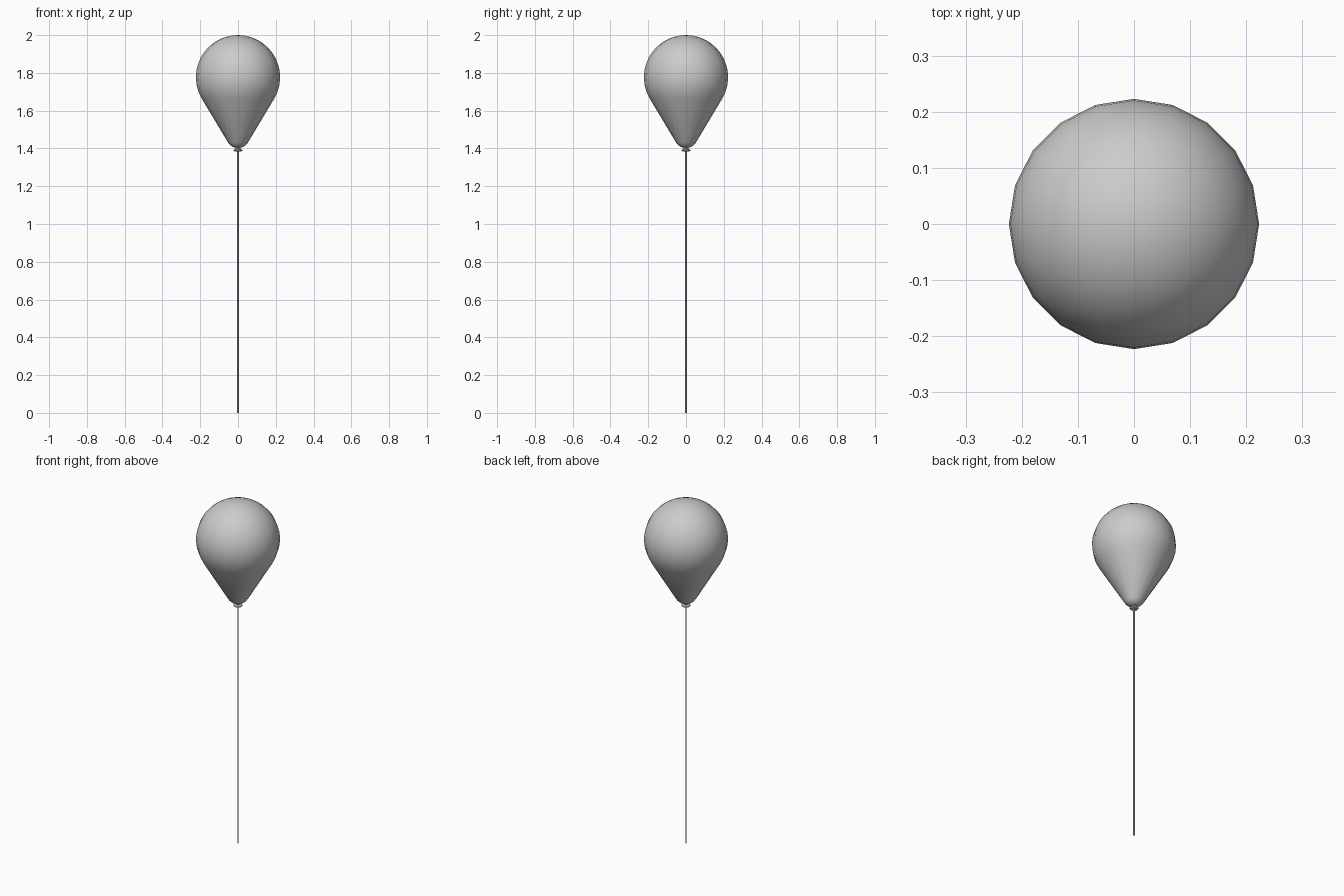
import bpy, bmesh
from math import sin, cos, pi, radians

if "Cube" in bpy.data.objects:
    bpy.data.objects.remove(bpy.data.objects["Cube"])


def lathe(name, profile, sides):
    """Revolve (radius, z) points about z; zero radius makes a pole."""
    bm = bmesh.new()
    rings = []
    for r, z in profile:
        if r < 1e-6:
            rings.append([bm.verts.new((0, 0, z))] * sides)
        else:
            rings.append([bm.verts.new((r * cos(2 * pi * i / sides), r * sin(2 * pi * i / sides), z))
                          for i in range(sides)])
    for a, b in zip(rings, rings[1:]):
        for i in range(sides):
            j = (i + 1) % sides
            bm.faces.new(dict.fromkeys((a[i], a[j], b[j], b[i])))
    bmesh.ops.recalc_face_normals(bm, faces=bm.faces[:])
    mesh = bpy.data.meshes.new(name)
    bm.to_mesh(mesh)
    bm.free()
    obj = bpy.data.objects.new(name, mesh)
    bpy.context.collection.objects.link(obj)
    bpy.ops.object.select_all(action='DESELECT')
    obj.select_set(True)
    bpy.context.view_layer.objects.active = obj
    bpy.ops.object.shade_smooth_by_angle(angle=radians(40))
    return obj


def arc(radius, centre, start, end, steps):
    """Profile points on a sphere, angles as latitude in degrees."""
    angles = [radians(start + (end - start) * k / steps) for k in range(steps + 1)]
    return [(radius * cos(a), centre + radius * sin(a)) for a in angles]


# Balloon skin: rounded tip, straight cone, large spherical top
lathe("balloon", arc(0.062, 1.464, -90, -31, 4) + arc(0.223, 1.777, -31, 0, 3)
      + arc(0.223, 1.777, 0, 90, 10)[1:], 20)

# Tied knot: short neck flaring into a small lip
lathe("knot", [(0, 1.384), (0.018, 1.384), (0.024, 1.389), (0.022, 1.394),
               (0.012, 1.398), (0.012, 1.41), (0, 1.41)], 20)

# String hanging to the ground
lathe("string", [(0, 0), (0.004, 0), (0.004, 1.39), (0, 1.39)], 8)
